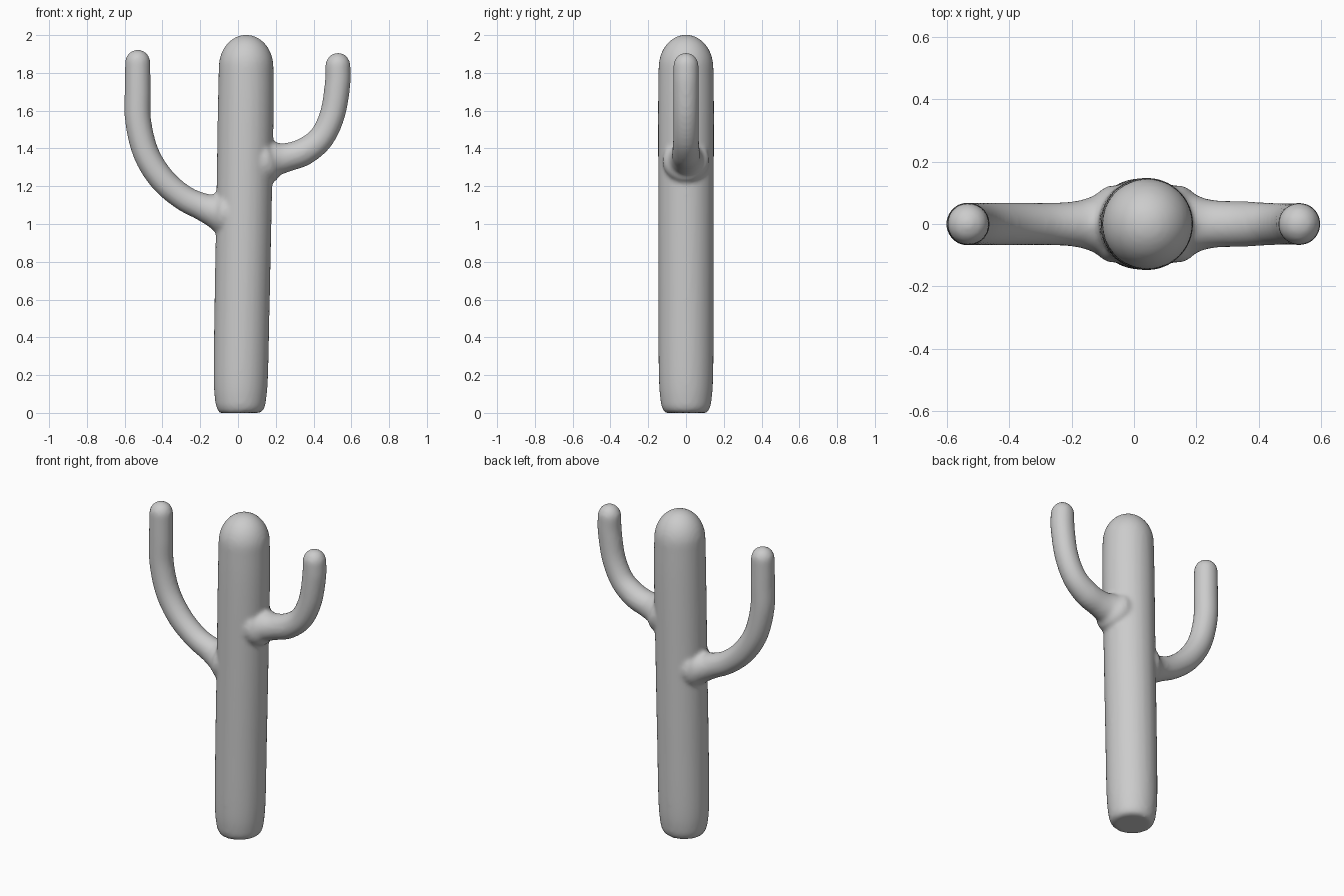
import bpy, bmesh, math
from mathutils import Vector

if "Cube" in bpy.data.objects:
    bpy.data.objects.remove(bpy.data.objects["Cube"])

SEG = 40


def catmull(keys, steps=8):
    """Smooth (x, z, radius) keys into a dense list."""
    k = [Vector(p) for p in keys]
    k = [2 * k[0] - k[1]] + k + [2 * k[-1] - k[-2]]
    out = []
    for a, b, c, d in zip(k, k[1:], k[2:], k[3:]):
        for s in range(steps):
            t = s / steps
            out.append(0.5 * (2 * b + (c - a) * t + (2 * a - 5 * b + 4 * c - d) * t * t
                              + (3 * b - a - 3 * c + d) * t ** 3))
    return out + [k[-2]]


def add_stem(bm, keys, dome):
    """Closed tube in the xz plane, ending in a dome of the given height."""
    path = catmull(keys)
    end = path[-1].copy()
    direction = Vector((end.x - path[-2].x, end.y - path[-2].y)).normalized()
    for i in range(1, 10):
        a = math.pi / 2 * i / 9.3
        p = Vector((end.x, end.y)) + direction * dome * math.sin(a) / math.sin(math.pi / 2 * 9 / 9.3)
        path.append(Vector((p.x, p.y, end.z * math.cos(a))))
    rings = []
    for i, p in enumerate(path):
        q, r = path[max(i - 1, 0)], path[min(i + 1, len(path) - 1)]
        t = Vector((r.x - q.x, r.y - q.y)).normalized()
        ring = []
        for j in range(SEG):
            a = 2 * math.pi * j / SEG
            u, v = p.z * math.cos(a), p.z * math.sin(a)
            ring.append(bm.verts.new((p.x + t.y * u, v, p.y - t.x * u)))
        rings.append(ring)
    for lo, hi in zip(rings, rings[1:]):
        for j in range(SEG):
            n = (j + 1) % SEG
            bm.faces.new((lo[j], lo[n], hi[n], hi[j]))
    bm.faces.new(rings[0][::-1])
    bm.faces.new(rings[-1])


bm = bmesh.new()

# Slightly leaning trunk with a rounded foot
add_stem(bm, [(0.012, 0.0, 0.108), (0.012, 0.018, 0.122), (0.013, 0.06, 0.134),
              (0.015, 0.2, 0.144), (0.022, 0.6, 0.146), (0.032, 1.1, 0.147),
              (0.041, 1.6, 0.148), (0.043, 1.83, 0.145)], 0.172)

# Left arm, flared where it leaves the trunk
add_stem(bm, [(0.02, 1.05, 0.12), (-0.08, 1.062, 0.122), (-0.125, 1.07, 0.092),
              (-0.19, 1.092, 0.073), (-0.29, 1.14, 0.068), (-0.4, 1.235, 0.069),
              (-0.485, 1.37, 0.069), (-0.528, 1.54, 0.069), (-0.531, 1.7, 0.069),
              (-0.531, 1.855, 0.067)], 0.068)

# Right arm, shorter and higher
add_stem(bm, [(0.06, 1.335, 0.12), (0.155, 1.335, 0.122), (0.2, 1.343, 0.092),
              (0.26, 1.353, 0.076), (0.35, 1.383, 0.073), (0.44, 1.455, 0.068),
              (0.5, 1.58, 0.067), (0.527, 1.74, 0.068), (0.529, 1.835, 0.067)], 0.072)

bmesh.ops.recalc_face_normals(bm, faces=bm.faces)
mesh = bpy.data.meshes.new("cactus")
bm.to_mesh(mesh)
bm.free()
cactus = bpy.data.objects.new("cactus", mesh)
bpy.context.collection.objects.link(cactus)

# Fuse the stems into one skin and soften the joints
remesh = cactus.modifiers.new("fuse", 'REMESH')
remesh.mode = 'VOXEL'
remesh.voxel_size = 0.012
remesh.use_smooth_shade = True
soften = cactus.modifiers.new("soften", 'SMOOTH')
soften.factor = 0.5
soften.iterations = 6
